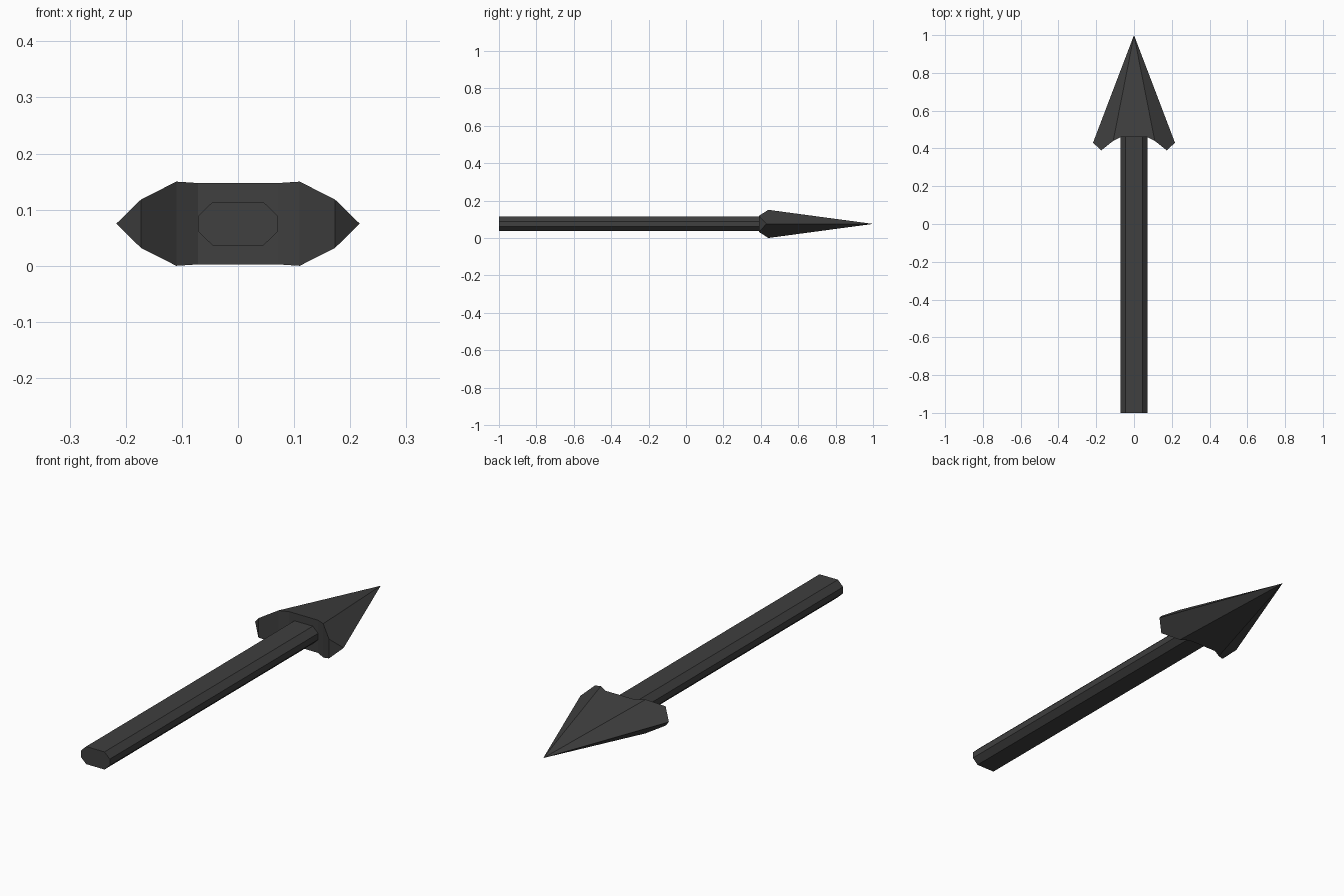
import bpy, bmesh

if "Cube" in bpy.data.objects:
    bpy.data.objects.remove(bpy.data.objects["Cube"])

MID = 0.075  # height of the arrow's centre plane

dark = bpy.data.materials.new("dark grey")
dark.diffuse_color = (0.05, 0.05, 0.05, 1)
dark.use_nodes = True
dark.node_tree.nodes["Principled BSDF"].inputs["Base Color"].default_value = dark.diffuse_color


def make_object(name, bm):
    bmesh.ops.recalc_face_normals(bm, faces=bm.faces)
    mesh = bpy.data.meshes.new(name)
    bm.to_mesh(mesh)
    bm.free()
    mesh.materials.append(dark)
    obj = bpy.data.objects.new(name, mesh)
    bpy.context.collection.objects.link(obj)
    return obj


# Shaft: flattened eight-sided bar
bm = bmesh.new()
quarter = [(0.071, 0.014), (0.045, 0.039)]
section = (quarter + [(-x, z) for x, z in reversed(quarter)]
           + [(-x, -z) for x, z in quarter] + [(x, -z) for x, z in reversed(quarter)])
base = bm.faces.new([bm.verts.new((x, -1, MID + z)) for x, z in section])
grown = bmesh.ops.extrude_face_region(bm, geom=[base], use_keep_orig=True)["geom"]
bmesh.ops.translate(bm, vec=(0, 1.46, 0),
                    verts=[v for v in grown if isinstance(v, bmesh.types.BMVert)])
make_object("shaft", bm)

# Head: barbed back edge (x, y, half thickness), every facet running to the tip
bm = bmesh.new()
half = [(0.217, 0.43, 0), (0.173, 0.39, 0.043), (0.11, 0.44, 0.075), (0.071, 0.46, 0.0725)]
rim = half + [(-x, y, h) for x, y, h in reversed(half)]
tip = bm.verts.new((0, 1, MID))
top = [bm.verts.new((x, y, MID + h)) for x, y, h in rim]
low = [bm.verts.new((x, y, MID - h)) if h else t for (x, y, h), t in zip(rim, top)]
for side in (top, low):
    for a, b in ((0, 2), (2, 5), (5, 7)):
        bm.faces.new([tip] + side[a:b + 1])
# back wall between upper and lower rims
for i in range(len(rim) - 1):
    bm.faces.new(list(dict.fromkeys([top[i], top[i + 1], low[i + 1], low[i]])))
make_object("arrow_head", bm)
